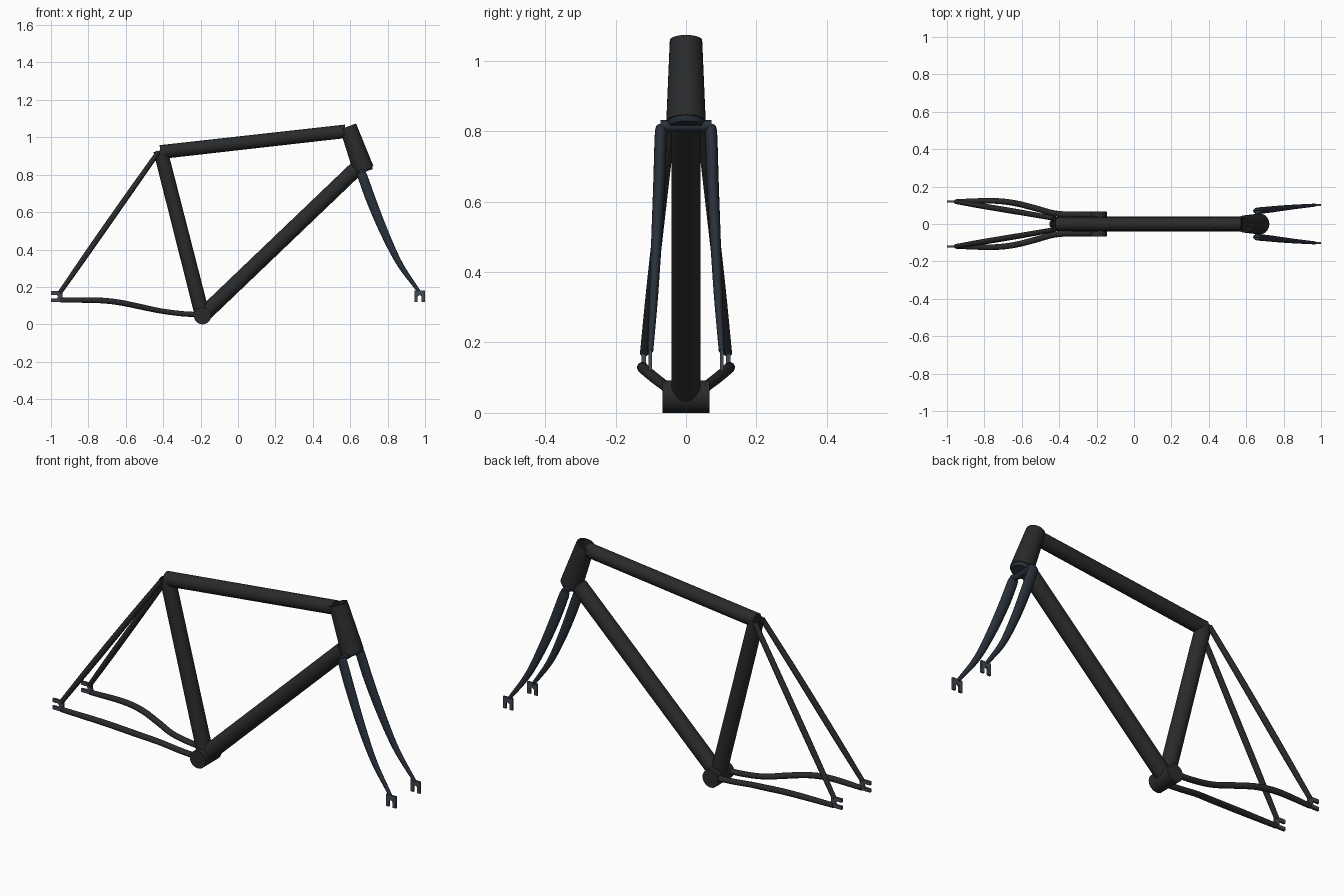
import bpy, bmesh, math
from mathutils import Vector

if "Cube" in bpy.data.objects:
    bpy.data.objects.remove(bpy.data.objects["Cube"])


def mat(name, col):
    m = bpy.data.materials.new(name)
    m.diffuse_color = (*col, 1)
    m.use_nodes = True
    m.node_tree.nodes["Principled BSDF"].inputs["Base Color"].default_value = m.diffuse_color
    return m


BLACK = mat("frame_black", (0.022, 0.023, 0.024))
BLUE = mat("fork_dark_blue", (0.022, 0.030, 0.042))
STEEL = mat("dropout_grey", (0.055, 0.065, 0.08))


def finish(bm, name, material, mirror=False, smooth=True):
    bmesh.ops.recalc_face_normals(bm, faces=bm.faces)
    me = bpy.data.meshes.new(name)
    bm.to_mesh(me)
    bm.free()
    ob = bpy.data.objects.new(name, me)
    bpy.context.collection.objects.link(ob)
    me.materials.append(material)
    if mirror:
        mod = ob.modifiers.new("Mirror", 'MIRROR')
        mod.use_axis = (False, True, False)
    if smooth:
        bpy.ops.object.select_all(action='DESELECT')
        ob.select_set(True)
        bpy.context.view_layer.objects.active = ob
        bpy.ops.object.shade_smooth_by_angle(angle=math.radians(40))
    return ob


def ring(bm, p, t, rs, ru, n):
    # rs is the sideways radius, ru the radius in the frame plane
    ref = Vector((0, 1, 0)) if abs(t.y) < 0.9 else Vector((1, 0, 0))
    u = (ref - t * ref.dot(t)).normalized()
    v = t.cross(u)
    return [bm.verts.new(p + u * rs * math.cos(a) + v * ru * math.sin(a))
            for a in (2 * math.pi * i / n for i in range(n))]


def bridge(bm, a, b):
    n = len(a)
    for i in range(n):
        bm.faces.new((a[i], a[(i + 1) % n], b[(i + 1) % n], b[i]))


def tube(name, p0, p1, r0, r1, material=BLACK, hollow=False, mirror=False, n=32):
    p0, p1 = Vector(p0), Vector(p1)
    t = (p1 - p0).normalized()
    bm = bmesh.new()
    a, b = ring(bm, p0, t, r0, r0, n), ring(bm, p1, t, r1, r1, n)
    bridge(bm, a, b)
    if hollow:
        c, d = ring(bm, p1, t, r1 * .8, r1 * .8, n), ring(bm, p0, t, r0 * .8, r0 * .8, n)
        bridge(bm, b, c)
        bridge(bm, c, d)
        bridge(bm, d, a)
    else:
        bm.faces.new(a)
        bm.faces.new(b)
    return finish(bm, name, material, mirror)


def swept(name, keys, material, n=20, steps=8):
    # keys: x, y, z, side radius, in-plane radius; smooth spline through all
    k = [Vector(q) for q in keys]
    k = [2 * k[0] - k[1]] + k + [2 * k[-1] - k[-2]]
    s = []
    for i in range(1, len(k) - 2):
        a, b, c, d = k[i - 1:i + 3]
        for j in range(steps):
            f = j / steps
            s.append(0.5 * (2 * b + (c - a) * f + (2 * a - 5 * b + 4 * c - d) * f * f
                            + (3 * b - a - 3 * c + d) * f ** 3))
    s.append(k[-2])
    bm = bmesh.new()
    rings = []
    for i, q in enumerate(s):
        t = Vector(s[min(i + 1, len(s) - 1)][:3]) - Vector(s[max(i - 1, 0)][:3])
        rings.append(ring(bm, Vector(q[:3]), t.normalized(), q[3], q[4], n))
    for a, b in zip(rings, rings[1:]):
        bridge(bm, a, b)
    bm.faces.new(rings[0])
    bm.faces.new(rings[-1])
    return finish(bm, name, material, mirror=True)


def plate(name, outline, y, thick):
    bm = bmesh.new()
    f = bm.faces.new([bm.verts.new((x, y - thick / 2, z)) for x, z in outline])
    ext = bmesh.ops.extrude_face_region(bm, geom=[f])['geom']
    bmesh.ops.translate(bm, vec=(0, thick, 0),
                        verts=[v for v in ext if isinstance(v, bmesh.types.BMVert)])
    return finish(bm, name, STEEL, mirror=True, smooth=False)


# Main triangle
HT, HB = Vector((.588, 0, 1.058)), Vector((.671, 0, .828))
tube("head_tube", HB, HT, .056, .046, hollow=True)
tube("seat_tube", (-.19, 0, .046), (-.415, 0, .93), .040, .038, hollow=True)
tube("top_tube", (-.415, 0, .921), (.575, 0, 1.032), .037, .036)
tube("down_tube", (-.19, 0, .046), (.628, 0, .828), .041, .041)
tube("bottom_bracket_shell", (-.19, -.067, .046), (-.19, .067, .046), .046, .046)

# Rear triangle
swept("chain_stay", [(-.17, .050, .050, .016, .014), (-.30, .050, .057, .016, .014),
                     (-.42, .056, .073, .016, .014), (-.53, .085, .096, .016, .015),
                     (-.64, .112, .118, .016, .015), (-.76, .124, .129, .015, .015),
                     (-.95, .120, .129, .013, .013)], BLACK)
swept("seat_stay", [(-.425, .030, .922, .013, .013), (-.60, .061, .674, .015, .015),
                    (-.80, .094, .388, .015, .015), (-.953, .119, .168, .012, .012)], BLACK)
plate("rear_dropout", [(-1, .177), (-.94, .177), (-.935, .12), (-1, .12), (-1, .138),
                       (-.968, .138), (-.962, .148), (-.968, .158), (-1, .158)], .120, .012)

# Fork
axis = (HB - HT).normalized()
tube("fork_crown_race", HB - axis * .005, HB + axis * .015, .054, .046, BLUE)
tube("fork_crown", (.664, -.072, .815), (.664, .072, .815), .017, .017, BLUE)
swept("fork_blade", [(.657, .070, .812, .015, .022), (.668, .072, .785, .017, .026),
                     (.715, .076, .655, .017, .026), (.785, .084, .485, .015, .022),
                     (.865, .092, .323, .012, .016), (.967, .101, .176, .008, .009)], BLUE)
plate("front_dropout", [(.943, .12), (.943, .182), (1, .182), (1, .12), (.982, .12),
                        (.982, .15), (.972, .157), (.961, .15), (.961, .12)], .102, .010)
